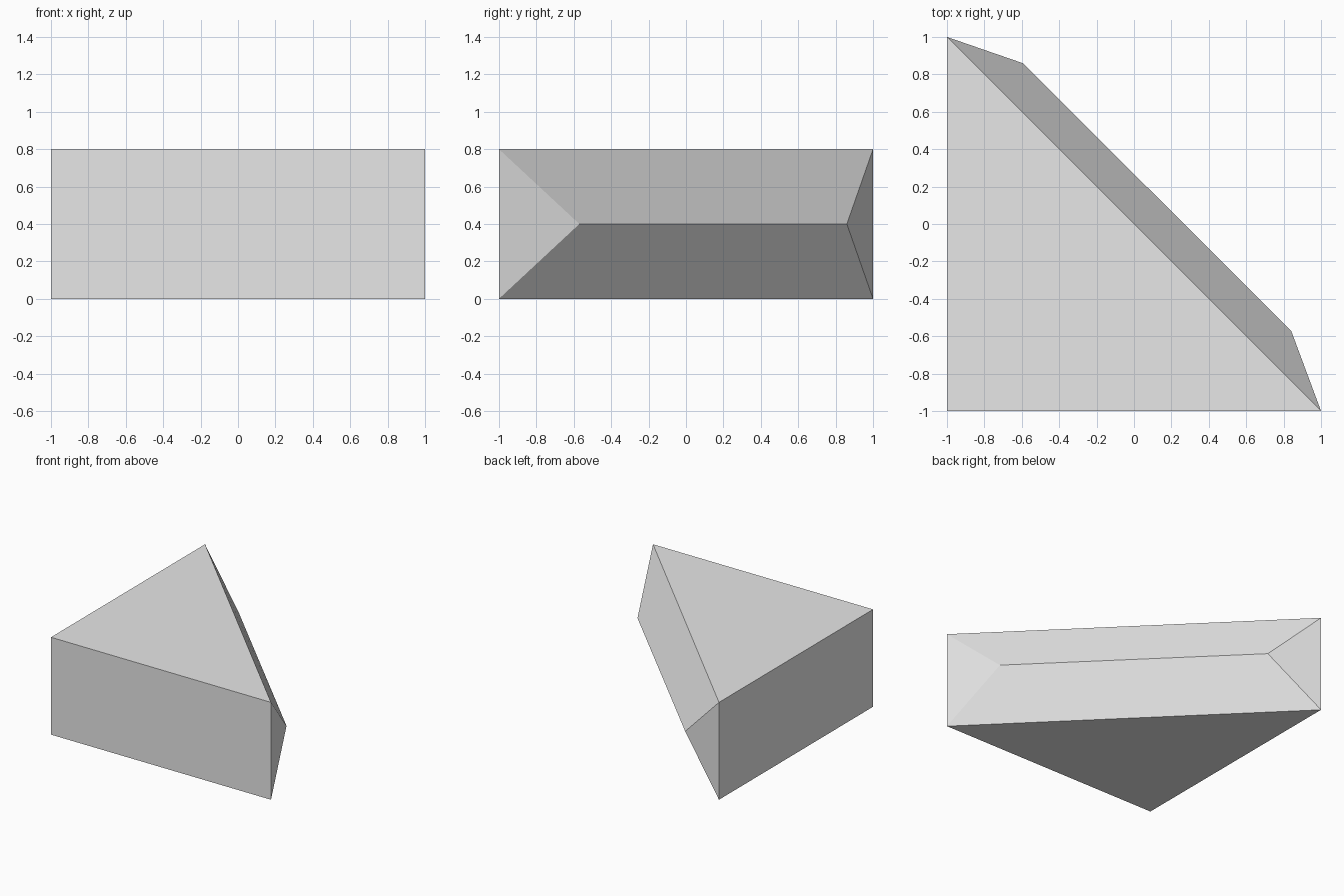
import bpy
import bmesh

if "Cube" in bpy.data.objects:
    bpy.data.objects.remove(bpy.data.objects["Cube"])

HEIGHT = 0.8

grey = bpy.data.materials.new("light_grey")
grey.diffuse_color = (0.8, 0.8, 0.8, 1.0)
grey.use_nodes = True
grey.node_tree.nodes["Principled BSDF"].inputs["Base Color"].default_value = grey.diffuse_color

# Triangular block: extrude the right-angled footprint upwards
bm = bmesh.new()
footprint = [(-1, -1), (1, -1), (-1, 1)]
bottom = [bm.verts.new((x, y, 0)) for x, y in footprint]
top = [bm.verts.new((x, y, HEIGHT)) for x, y in footprint]
bm.faces.new(bottom[::-1])
bm.faces.new(top)
for i, j in ((0, 1), (2, 0)):
    bm.faces.new((bottom[i], bottom[j], top[j], top[i]))

# Long diagonal side: bulges out to a horizontal ridge at mid height
right = bm.verts.new((0.84, -0.57, HEIGHT / 2))
left = bm.verts.new((-0.595, 0.86, HEIGHT / 2))
bm.faces.new((bottom[1], bottom[2], left, right))
bm.faces.new((top[2], top[1], right, left))
bm.faces.new((bottom[1], right, top[1]))
bm.faces.new((bottom[2], top[2], left))
bmesh.ops.recalc_face_normals(bm, faces=bm.faces[:])

mesh = bpy.data.meshes.new("wedge_block")
bm.to_mesh(mesh)
bm.free()
mesh.materials.append(grey)
block = bpy.data.objects.new("wedge_block", mesh)
bpy.context.collection.objects.link(block)
